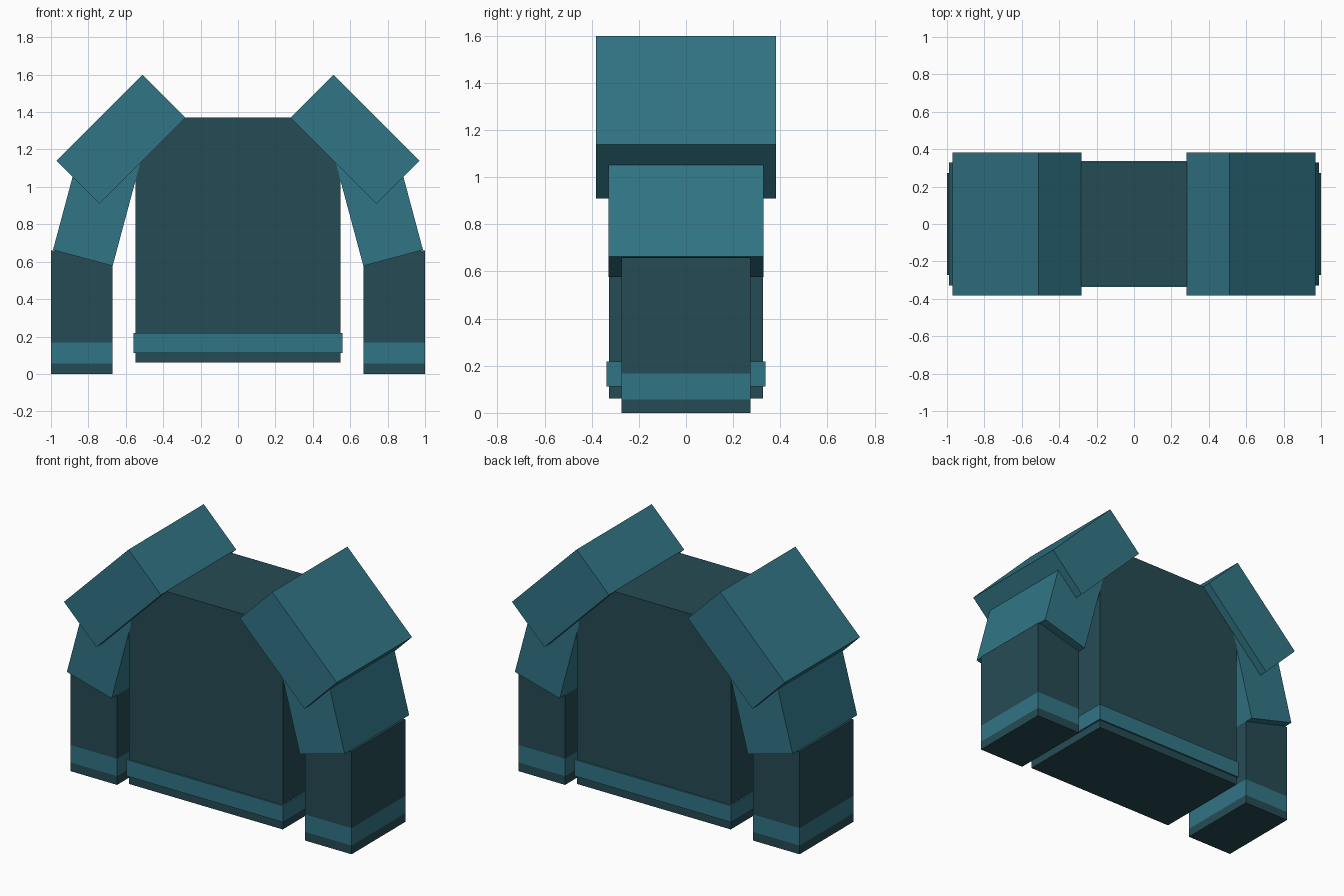
import bpy, bmesh
from math import radians
from mathutils import Matrix, Vector

default = bpy.data.objects.get("Cube")
if default:
    bpy.data.objects.remove(default, do_unlink=True)


def material(name, rgb):
    mat = bpy.data.materials.new(name)
    mat.use_nodes = True
    color = (*rgb, 1)
    mat.diffuse_color = color
    mat.node_tree.nodes["Principled BSDF"].inputs["Base Color"].default_value = color
    return mat


teal = material("teal_cloth", (0.031, 0.178, 0.238))
slate = material("dark_slate_cloth", (0.019, 0.071, 0.088))


def box(name, center, size, mat, tilt=0, band=None):
    """Box tilted about y; band = (low, high) cuts a teal stripe between heights."""
    bm = bmesh.new()
    bmesh.ops.create_cube(bm, size=1)
    bm.transform(Matrix.Translation(center) @ Matrix.Rotation(radians(tilt), 4, 'Y')
                 @ Matrix.Diagonal((*size, 1)))
    if band:
        for z in band:
            bmesh.ops.bisect_plane(bm, geom=bm.verts[:] + bm.edges[:] + bm.faces[:],
                                   plane_co=(0, 0, z), plane_no=(0, 0, 1))
        for face in bm.faces:
            if band[0] < face.calc_center_median().z < band[1] and abs(face.normal.z) < 0.5:
                face.material_index = 1
    # Keep the origin at the part's centre
    bm.transform(Matrix.Translation(-Vector(center)))
    mesh = bpy.data.meshes.new(name)
    bm.to_mesh(mesh)
    bm.free()
    mesh.materials.append(mat)
    if band:
        mesh.materials.append(teal)
    obj = bpy.data.objects.new(name, mesh)
    obj.location = center
    bpy.context.collection.objects.link(obj)
    return obj


# Torso and belt
box("torso", (0, 0, 0.715), (1.096, 0.655, 1.31), slate)
box("belt", (0, 0, 0.165), (1.116, 0.675, 0.106), teal)

# Arms, mirrored left and right
for side, s in (("left", 1), ("right", -1)):
    box(side + "_shoulder_pad", (s * 0.626, 0, 1.254), (0.65, 0.765, 0.326), teal, tilt=s * 45)
    box(side + "_upper_arm", (s * 0.752, 0, 0.91), (0.33, 0.656, 0.6), teal, tilt=s * -15)
    box(side + "_forearm", (s * 0.835, 0, 0.33), (0.33, 0.546, 0.66), slate, band=(0.056, 0.168))
